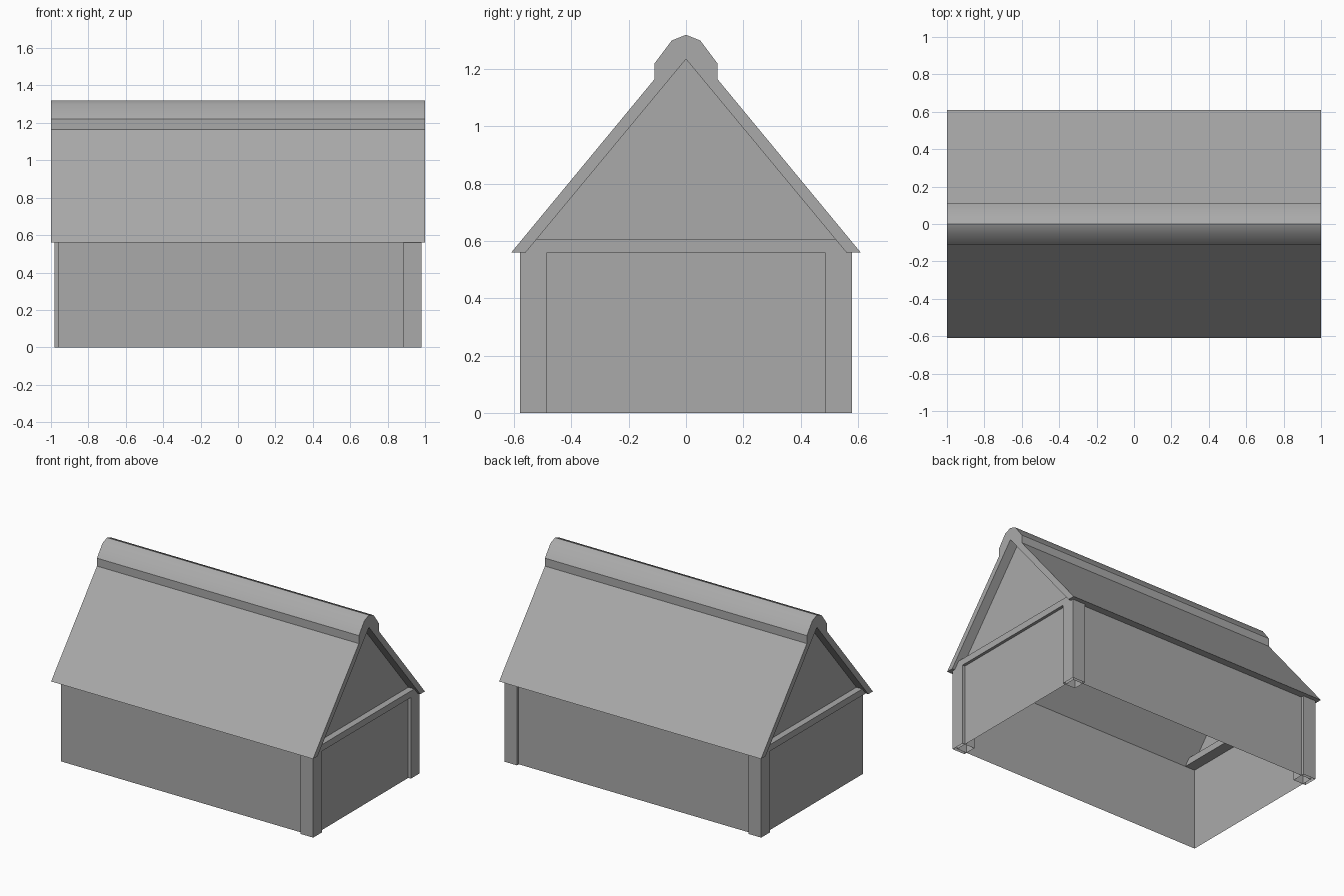
import bpy, bmesh, math

cube = bpy.data.objects.get("Cube")
if cube:
    bpy.data.objects.remove(cube, do_unlink=True)

grey = bpy.data.materials.new("plain_grey")
grey.use_nodes = True
grey.diffuse_color = (0.4, 0.4, 0.4, 1)
grey.node_tree.nodes["Principled BSDF"].inputs["Base Color"].default_value = grey.diffuse_color

EAVE = 0.56          # wall height and eave level
WALL_X, WALL_Y = 0.96, 0.56
POST = 0.095         # post width
POST_X, POST_Y = 0.98, 0.58
APEX = 1.235         # inner roof peak


def finish(name, bm):
    bmesh.ops.recalc_face_normals(bm, faces=bm.faces)
    mesh = bpy.data.meshes.new(name)
    bm.to_mesh(mesh)
    bm.free()
    obj = bpy.data.objects.new(name, mesh)
    obj.data.materials.append(grey)
    bpy.context.collection.objects.link(obj)
    return obj


def prism(name, profile, x0, x1):
    """Closed prism of a (y, z) profile along x."""
    bm = bmesh.new()
    face = bm.faces.new([bm.verts.new((x0, y, z)) for y, z in profile])
    ext = bmesh.ops.extrude_face_region(bm, geom=[face], use_keep_orig=True)
    moved = [v for v in ext["geom"] if isinstance(v, bmesh.types.BMVert)]
    bmesh.ops.translate(bm, verts=moved, vec=(x1 - x0, 0, 0))
    return finish(name, bm)


def tube(name, x0, x1, y0, y1, height):
    """Four upright sides, open above and below."""
    bm = bmesh.new()
    ring = [(x0, y0), (x1, y0), (x1, y1), (x0, y1)]
    low = [bm.verts.new((x, y, 0)) for x, y in ring]
    high = [bm.verts.new((x, y, height)) for x, y in ring]
    for i in range(4):
        j = (i + 1) % 4
        bm.faces.new((low[i], low[j], high[j], high[i]))
    return finish(name, bm)


# Walls: thin open shell
tube("walls", -WALL_X, WALL_X, -WALL_Y, WALL_Y, EAVE)

# Corner posts on three of the corners
for name, sx, sy in (("front_left_post", 1, -1), ("back_left_post", 1, 1),
                     ("back_right_post", -1, 1)):
    xs = sorted((sx * POST_X, sx * (POST_X - POST)))
    ys = sorted((sy * POST_Y, sy * (POST_Y - POST)))
    tube(name, *xs, *ys, EAVE)

# Roof with raised ridge cap, mirrored half profile
half = [(0.61, EAVE), (0.11, 1.165), (0.11, 1.22), (0.05, 1.3)]
outer = half + [(0, 1.32)] + [(-y, z) for y, z in reversed(half)]
roof = prism("roof", outer + [(-WALL_Y, EAVE), (0, APEX), (WALL_Y, EAVE)], -1, 1)
bpy.ops.object.select_all(action='DESELECT')
roof.select_set(True)
bpy.context.view_layer.objects.active = roof
bpy.ops.object.shade_smooth_by_angle(angle=math.radians(34))

# Gable panels and tie beams at both ends
BEAM_TOP = 0.605
beam_half = WALL_Y * (APEX - BEAM_TOP) / (APEX - EAVE)
beam = [(-WALL_Y, EAVE), (WALL_Y, EAVE), (beam_half, BEAM_TOP), (-beam_half, BEAM_TOP)]
for side, s in (("left", 1), ("right", -1)):
    prism(side + "_tie_beam", beam, s * (POST_X - POST), s * POST_X)
    bm = bmesh.new()
    bm.faces.new([bm.verts.new((s * 0.935, y, z)) for y, z in
                  ((-s * WALL_Y, EAVE), (s * WALL_Y, EAVE), (0, APEX))])
    gable = finish(side + "_gable", bm)
    if gable.data.polygons[0].normal.x * s < 0:
        gable.data.flip_normals()
